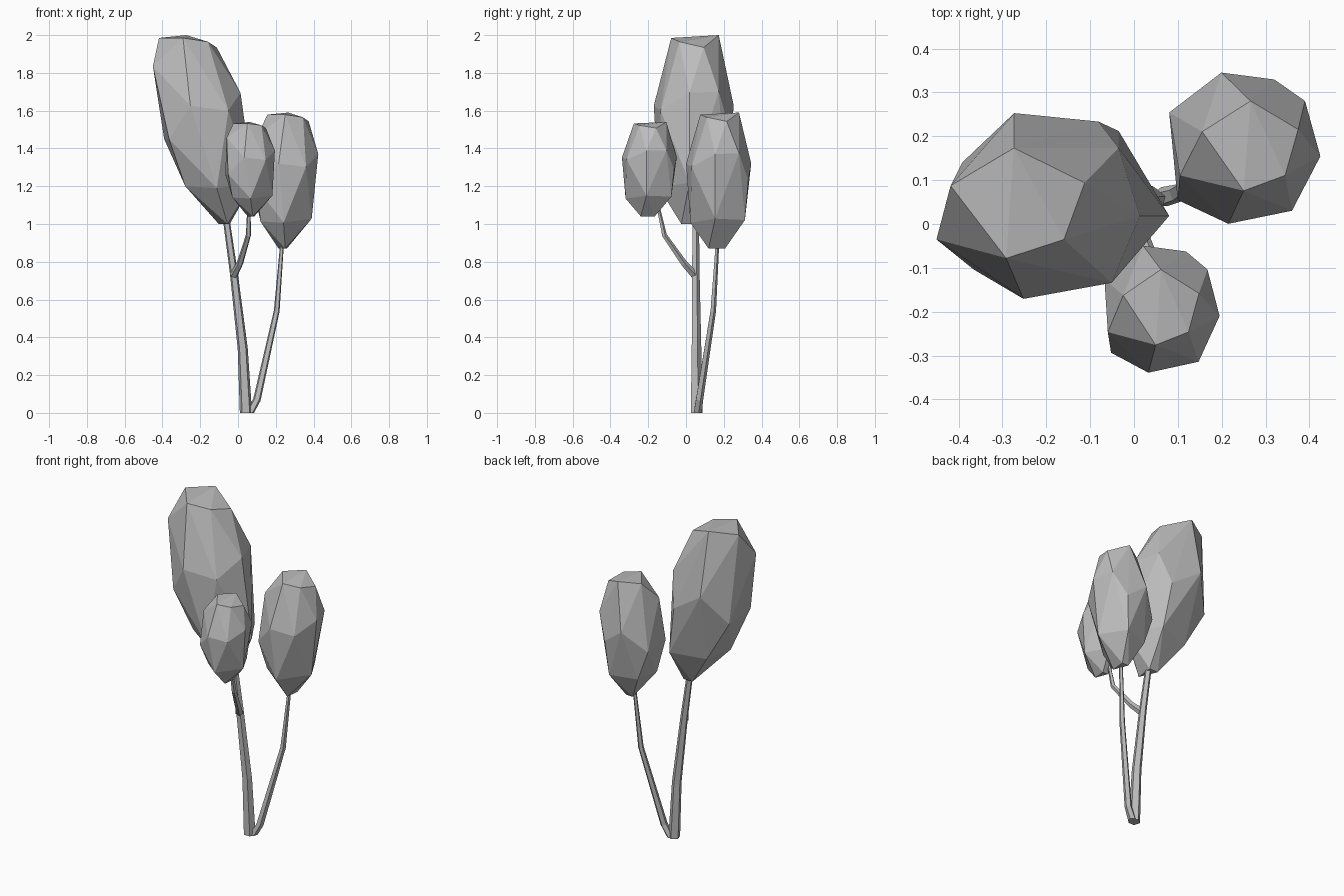
import bpy, bmesh
from mathutils import Vector, Matrix

cube = bpy.data.objects.get("Cube")
if cube:
    bpy.data.objects.remove(cube, do_unlink=True)

grey = bpy.data.materials.new("plain grey")
grey.use_nodes = True
colour = (0.5, 0.5, 0.5, 1)
grey.diffuse_color = colour
grey.node_tree.nodes["Principled BSDF"].inputs["Base Color"].default_value = colour


def finish(name, bm):
    """Turn a bmesh into a flat shaded object."""
    bmesh.ops.recalc_face_normals(bm, faces=bm.faces)
    mesh = bpy.data.meshes.new(name)
    bm.to_mesh(mesh)
    bm.free()
    mesh.materials.append(grey)
    obj = bpy.data.objects.new(name, mesh)
    bpy.context.collection.objects.link(obj)
    return obj


# Faceted crown shape in a unit box: cap, shoulder, lower ring and tip
CAP = [(-.54, .22, .97), (.09, .62, 1), (.71, .25, .87), (.54, -.35, .93), (0, -.55, .97)]
SHOULDER = [(-.97, .47, -.1), (-.29, .99, .25), (.4, .9, 0), (.8, .62, .4), (1, -.1, .39),
            (.63, -.81, .2), (-.2, -.98, .25), (-.86, -.67, -.1), (-.83, -.35, .67)]
LOWER = [(.8, -.1, -.56), (.3, .8, -.58), (-.6, .5, -.6), (-.75, -.35, -.6), (-.05, -.85, -.62)]
TIP = [(-.2, .2, -1), (0, -.3, -1), (.05, .2, -1)]


def crown(name, centre, size, lean):
    """Convex hull of the crown shape, scaled and leaned along x."""
    bm = bmesh.new()
    for x, y, z in CAP + SHOULDER + LOWER + TIP:
        offset = Vector((x * size[0] + lean * z, y * size[1], z * size[2]))
        bm.verts.new(Vector(centre) + offset)
    hull = bmesh.ops.convex_hull(bm, input=bm.verts)
    inner = {v for v in hull["geom_interior"] if isinstance(v, bmesh.types.BMVert)}
    bmesh.ops.delete(bm, geom=list(inner), context="VERTS")
    finish(name, bm)


def stem(name, points, radii, sides=5):
    """Tapered low-poly tube through the points."""
    bm = bmesh.new()
    path = [Vector(p) for p in points]
    rings = []
    for i, (p, r) in enumerate(zip(path, radii)):
        along = path[min(i + 1, len(path) - 1)] - path[max(i - 1, 0)]
        turn = Vector((0, 0, 1)).rotation_difference(along)
        if p.z == 0:
            turn.identity()
        place = Matrix.Translation(p) @ turn.to_matrix().to_4x4()
        made = bmesh.ops.create_circle(bm, segments=sides, radius=r, matrix=place)
        rings.append(made["verts"])
    for a, b in zip(rings, rings[1:]):
        for k in range(sides):
            n = (k + 1) % sides
            bm.faces.new((a[k], a[n], b[n], b[k]))
    bm.faces.new(rings[0])
    bm.faces.new(rings[-1])
    finish(name, bm)


# Three crowns
crown("large_crown", (-.175, .04, 1.5), (.235, .215, .5), -.12)
crown("medium_crown", (.25, .172, 1.23), (.175, .175, .36), 0)
crown("small_crown", (.064, -.195, 1.29), (.137, .147, .25), -.015)

# Trunk and branches
stem("trunk", [(.042, .053, 0), (.025, .053, .34), (-.022, .05, .74), (-.07, .05, 1.08)],
     [.034, .028, .022, .018])
stem("side_trunk", [(.062, .06, 0), (.1, .07, .07), (.205, .143, .54), (.235, .167, .92)],
     [.024, .021, .016, .01])
stem("branch", [(-.022, .045, .73), (.01, -.01, .79), (.055, -.115, .94), (.058, -.15, 1.1)],
     [.022, .018, .014, .009])
